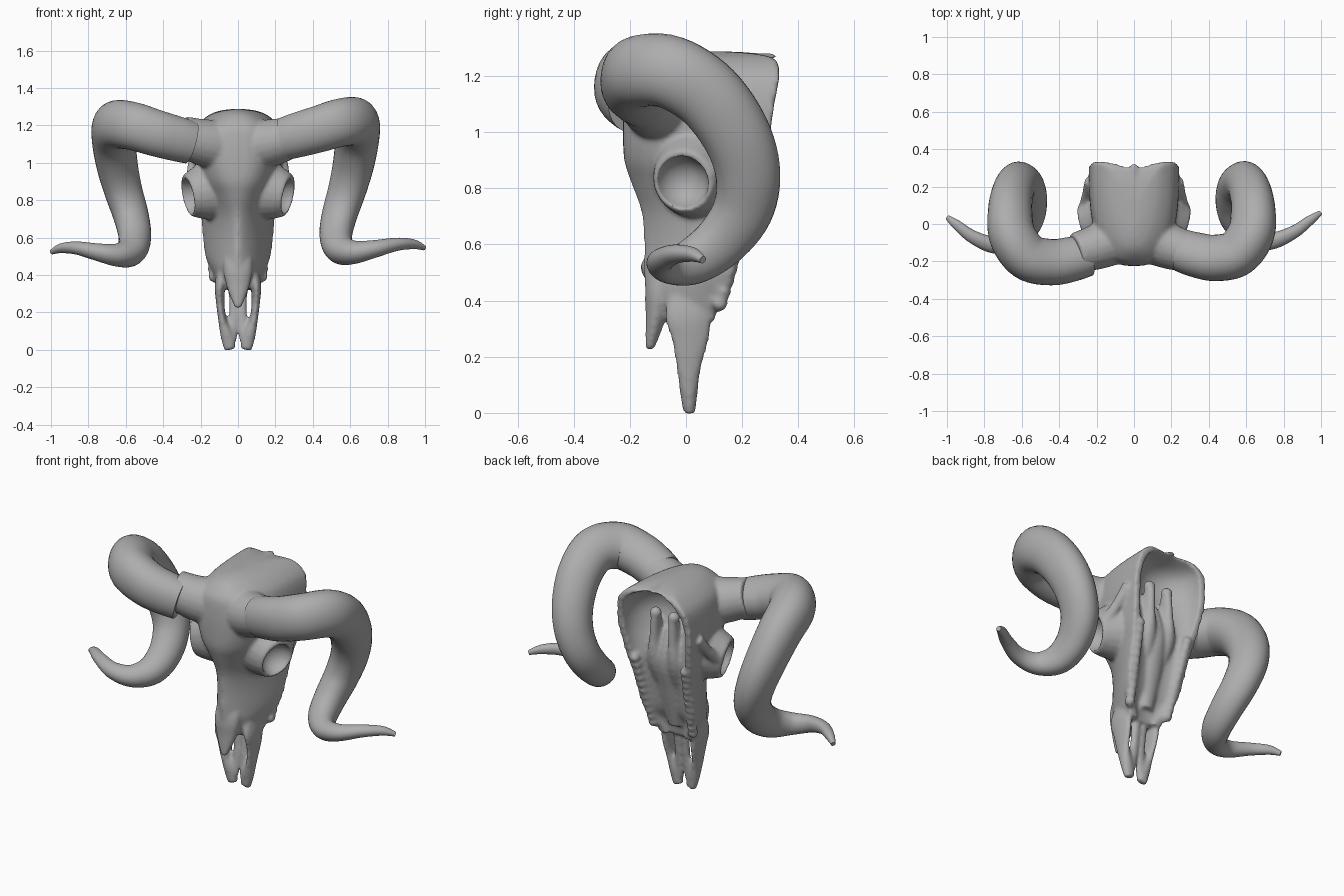
import bpy, bmesh, math
from mathutils import Vector

cube = bpy.data.objects.get("Cube")
if cube:
    bpy.data.objects.remove(cube, do_unlink=True)

bone = bpy.data.materials.new("bone_grey")
bone.use_nodes = True
grey = (0.42, 0.42, 0.42, 1)
bone.diffuse_color = grey
bone.node_tree.nodes["Principled BSDF"].inputs["Base Color"].default_value = grey


def spline(points, steps):
    """Smooth curve through points of any dimension."""
    p = [Vector(q) for q in points]
    p = [p[0]] + p + [p[-1]]
    out = []
    for a, b, c, d in zip(p, p[1:], p[2:], p[3:]):
        for k in range(steps):
            t = k / steps
            out.append((b * 2 + (c - a) * t + (a * 2 - b * 5 + c * 4 - d) * t**2
                        + (b * 3 - a - c * 3 + d) * t**3) * 0.5)
    return out + [p[-1]]


def loft(bm, rings):
    """Closed skin over rings with capped ends."""
    loops = [[bm.verts.new(co) for co in ring] for ring in rings]
    n = len(loops[0])
    for a, b in zip(loops, loops[1:]):
        for i in range(n):
            j = (i + 1) % n
            bm.faces.new((a[i], a[j], b[j], b[i]))
    bm.faces.new(loops[0])
    bm.faces.new(loops[-1])


def tube(bm, points, steps=5, sides=20, ridge=0.0):
    """Sweep along points given as x, y, z, radius across, radius deep."""
    path = spline(points, steps)
    pos = [Vector(p[:3]) for p in path]
    u, rings = None, []
    for i, p in enumerate(path):
        tan = (pos[min(i + 1, len(pos) - 1)] - pos[max(i - 1, 0)]).normalized()
        if u is None:
            u = Vector((0, 1, 0)) if abs(tan.x) > 0.7 else Vector((1, 0, 0))
        u = (u - tan * u.dot(tan)).normalized()
        v = tan.cross(u)
        ring = []
        for k in range(sides):
            a = math.tau * k / sides
            s = 1 + ridge * math.cos(3 * a)
            ring.append(pos[i] + u * math.cos(a) * p[3] * s + v * math.sin(a) * p[4] * s)
        rings.append(ring)
    loft(bm, rings)


def ball(bm, center, radius, detail=2):
    made = bmesh.ops.create_icosphere(bm, subdivisions=detail, radius=radius)
    bmesh.ops.translate(bm, verts=made["verts"], vec=center)


def finish(bm, name):
    bmesh.ops.recalc_face_normals(bm, faces=bm.faces)
    mesh = bpy.data.meshes.new(name)
    bm.to_mesh(mesh)
    bm.free()
    mesh.materials.append(bone)
    for f in mesh.polygons:
        f.use_smooth = True
    mesh.set_sharp_from_angle(angle=math.radians(50))
    ob = bpy.data.objects.new(name, mesh)
    bpy.context.collection.objects.link(ob)
    return ob


def power(value, e):
    return math.copysign(abs(value) ** e, value)


# Skull shell: arched sections, hollow towards the back
# height, half width, front, back, squareness, hollow half width, hollow depth
levels = [
    (0.33, 0.108, -0.085, 0.10, 1.0, 0.06, 0.02),
    (0.42, 0.14, -0.14, 0.13, 1.1, 0.10, 0.03),
    (0.50, 0.175, -0.15, 0.17, 1.3, 0.12, 0.03),
    (0.62, 0.19, -0.15, 0.20, 1.35, 0.13, 0.035),
    (0.72, 0.198, -0.16, 0.23, 1.25, 0.15, 0.045),
    (0.82, 0.215, -0.195, 0.26, 1.05, 0.17, 0.065),
    (0.90, 0.225, -0.22, 0.28, 0.85, 0.185, 0.10),
    (1.00, 0.24, -0.225, 0.30, 0.75, 0.20, 0.15),
    (1.10, 0.24, -0.222, 0.315, 0.72, 0.20, 0.19),
    (1.18, 0.225, -0.21, 0.33, 0.72, 0.18, 0.19),
    (1.225, 0.195, -0.18, 0.332, 0.75, 0.14, 0.15),
    (1.262, 0.145, -0.135, 0.315, 0.85, 0.05, 0.05),
    (1.28, 0.09, -0.08, 0.24, 0.95, 0.006, 0.006),
    (1.288, 0.03, -0.02, 0.13, 1.0, 0.003, 0.003),
]
bm = bmesh.new()
sections = []
for z, w, front, back, e, cw, cd in spline(levels, 4):
    arc = [math.pi * k / 28 for k in range(29)]
    # rear edge of the rounded crown bows outwards
    bow = max(0, z - 1.24) * 2
    outer = [(w * power(math.cos(t), e),
              back + (front - back) * power(max(math.sin(t), 0), e), z) for t in arc]
    inner = [(cw * math.cos(t), back + (bow - cd) * math.sin(t), z) for t in reversed(arc)]
    sections.append(outer + inner)
loft(bm, sections)

# Nasal bone and the central ridge of the palate
tube(bm, [(0, -0.02, 0.62, 0.06, 0.04), (0, -0.09, 0.46, 0.08, 0.05),
          (0, -0.108, 0.34, 0.062, 0.036), (0, -0.13, 0.225, 0.018, 0.016)])
tube(bm, [(0, 0.10, 0.40, 0.04, 0.03), (0, 0.16, 0.65, 0.06, 0.035),
          (0, 0.18, 0.82, 0.05, 0.05), (0, 0.14, 1.0, 0.02, 0.04)])

for s in (-1, 1):
    # Front jaw prongs with inner processes
    tube(bm, [(s * 0.07, 0.02, 0.45, 0.035, 0.07), (s * 0.094, 0.01, 0.35, 0.03, 0.085),
              (s * 0.096, 0.015, 0.27, 0.023, 0.07), (s * 0.084, 0.01, 0.16, 0.022, 0.045),
              (s * 0.06, 0.01, 0.08, 0.035, 0.033), (s * 0.042, 0.012, 0.0, 0.032, 0.022)])
    tube(bm, [(s * 0.024, 0.05, 0.38, 0.03, 0.025), (s * 0.022, 0.03, 0.2, 0.026, 0.02),
              (s * 0.03, 0.012, 0.05, 0.023, 0.02)])
    # Horn core
    tube(bm, [(s * 0.08, -0.07, 1.09, 0.14, 0.14), (s * 0.19, -0.12, 1.11, 0.122, 0.125),
              (s * 0.31, -0.155, 1.145, 0.108, 0.108)])
    # Eye socket rim, brow and the arch running back from it
    tube(bm, [(s * 0.08, 0.06, 0.87, 0.18, 0.19), (s * 0.19, 0.015, 0.842, 0.14, 0.15),
              (s * 0.268, -0.01, 0.825, 0.11, 0.114)])
    tube(bm, [(s * 0.262, 0.07, 0.84, 0.04, 0.04), (s * 0.25, 0.15, 0.92, 0.03, 0.03),
              (s * 0.23, 0.23, 1.02, 0.035, 0.035)])
    # Row of cheek teeth along the rim
    for k in range(11):
        t = k / 10
        ball(bm, (s * (0.13 + 0.035 * t), 0.12 + 0.125 * t, 0.39 + 0.42 * t), 0.03)
    # Throat bones with knobbed ends, spreading from the palate
    tube(bm, [(s * 0.05, 0.13, 0.62, 0.03, 0.03), (s * 0.065, 0.19, 0.80, 0.045, 0.045),
              (s * 0.062, 0.19, 0.95, 0.03, 0.05), (s * 0.058, 0.20, 1.08, 0.024, 0.035)])
    ball(bm, (s * 0.06, 0.20, 1.09), 0.035)
skull = finish(bm, "skull")

# Hollow eye sockets
bm = bmesh.new()
for s in (-1, 1):
    ball(bm, (s * 0.275, -0.015, 0.82), 0.096, 4)
cutter = finish(bm, "eye_socket_cutter")
cutter.hide_render = True
cutter.display_type = 'WIRE'

# Fuse the skull parts, cut the sockets and soften
fuse = skull.modifiers.new("fuse", 'REMESH')
fuse.mode = 'VOXEL'
fuse.voxel_size = 0.01
fuse.use_smooth_shade = True
cut = skull.modifiers.new("sockets", 'BOOLEAN')
cut.operation = 'DIFFERENCE'
cut.solver = 'EXACT'
cut.object = cutter
soften = skull.modifiers.new("soften", 'SMOOTH')
soften.factor = 0.5
soften.iterations = 8

# Curled horns: x, y, z, radius; the right one sits a little wider
horn = [
    (0.255, -0.145, 1.13, 0.114), (0.33, -0.168, 1.152, 0.12), (0.43, -0.185, 1.18, 0.124),
    (0.55, -0.16, 1.215, 0.128), (0.63, -0.05, 1.212, 0.13), (0.64, 0.08, 1.13, 0.127),
    (0.62, 0.18, 0.99, 0.122), (0.585, 0.22, 0.85, 0.115), (0.545, 0.20, 0.72, 0.107),
    (0.525, 0.12, 0.61, 0.096), (0.545, 0.02, 0.54, 0.083), (0.62, -0.065, 0.522, 0.062),
    (0.73, -0.09, 0.54, 0.047), (0.85, -0.045, 0.565, 0.035), (0.94, 0.02, 0.565, 0.026),
    (0.997, 0.06, 0.545, 0.013),
]
for s, name in ((1, "left_horn"), (-1, "right_horn")):
    points = []
    for i, (x, y, z, r) in enumerate(horn):
        t = i / (len(horn) - 1)
        if s < 0:
            x += 0.03 * math.sin(math.pi * t)
            y -= 0.025 * abs(math.cos(math.pi * t))
            z -= 0.022 * abs(math.cos(math.pi * t))
        # the descending stretch is slightly flattened
        points.append((s * x, y, z, r * (1 - 0.12 * math.sin(math.pi * t) ** 4), r))
    bm = bmesh.new()
    tube(bm, points, steps=6, sides=32, ridge=0.03)
    finish(bm, name)
